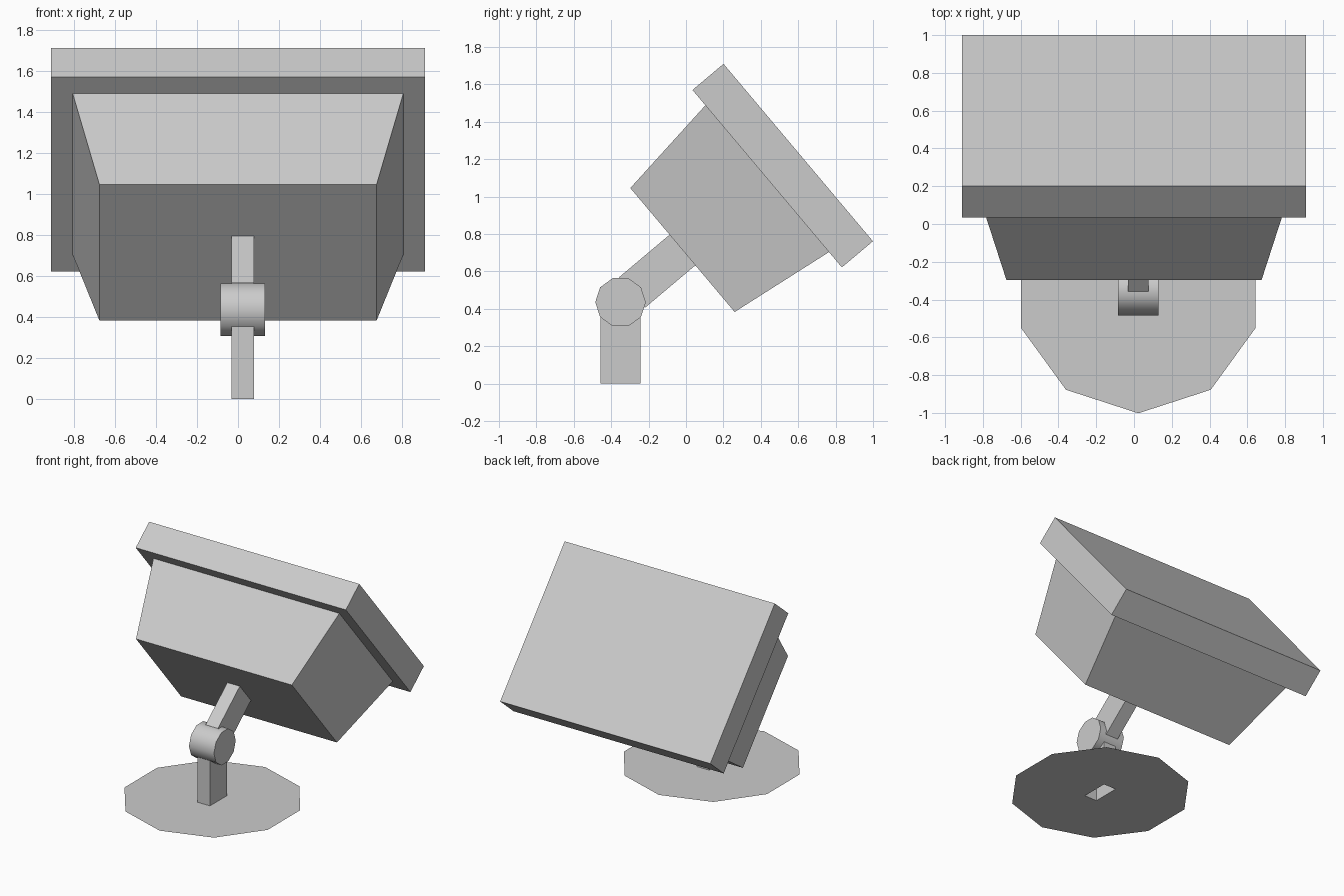
import bpy, bmesh, math
from mathutils import Matrix, Vector

if "Cube" in bpy.data.objects:
    bpy.data.objects.remove(bpy.data.objects["Cube"])

PIVOT = Vector((0.023, -0.35, 0.435))       # knuckle centre
TILT = Matrix.Rotation(-math.radians(49.9), 4, 'X')
HEAD = Matrix.Translation((0, PIVOT.y, PIVOT.z)) @ TILT
ARM = Matrix.Translation(PIVOT) @ TILT
FOOT = Matrix.Translation((PIVOT.x, PIVOT.y, 0))
STEM = (0.054, 0.107)                       # half width and depth of post and arm


def make(name, bm, matrix):
    bmesh.ops.transform(bm, matrix=matrix, verts=bm.verts)
    mesh = bpy.data.meshes.new(name)
    bm.to_mesh(mesh)
    bm.free()
    obj = bpy.data.objects.new(name, mesh)
    bpy.context.collection.objects.link(obj)
    return obj


def rect(bm, half, z):
    return [bm.verts.new((sx * half[0], sy * half[1], z))
            for sx, sy in ((-1, -1), (1, -1), (1, 1), (-1, 1))]


def block(name, low, high, z0, z1, matrix, cap_low=False, cap_high=False):
    """Four-sided block, optionally tapered and open at its ends."""
    bm = bmesh.new()
    a, b = rect(bm, low, z0), rect(bm, high, z1)
    for i in range(4):
        j = (i + 1) % 4
        bm.faces.new((a[i], a[j], b[j], b[i]))
    if cap_low:
        bm.faces.new(a[::-1])
    if cap_high:
        bm.faces.new(b)
    return make(name, bm, matrix)


# tilted head: front panel and tapered rear housing
block("screen_panel", (0.91, 0.62), (0.91, 0.62), 1.025, 1.242, HEAD, True, True)
block("rear_housing", (0.675, 0.433), (0.805, 0.513), 0.433, 1.025, HEAD, True)

# hollow arm and post meeting in the knuckle
block("arm", STEM, STEM, 0.08, 0.433, ARM)
block("post", STEM, STEM, 0, 0.36, FOOT)

# ten-sided knuckle lying along x
bm = bmesh.new()
ends = []
for x in (-0.108, 0.108):
    ends.append([bm.verts.new((x, 0.135 * math.cos(i * math.tau / 10),
                               0.135 * math.sin(i * math.tau / 10))) for i in range(10)])
for i in range(10):
    j = (i + 1) % 10
    bm.faces.new((ends[0][i], ends[0][j], ends[1][j], ends[1][i]))
bm.faces.new(ends[0])
bm.faces.new(ends[1][::-1])
bmesh.ops.recalc_face_normals(bm, faces=bm.faces)
knuckle = make("knuckle", bm, Matrix.Translation(PIVOT))
bpy.context.view_layer.objects.active = knuckle
knuckle.select_set(True)
bpy.ops.object.shade_smooth_by_angle(angle=math.radians(40))

# thin ten-sided base with an opening under the post
bm = bmesh.new()
outer = [bm.verts.new((0.652 * math.cos(a), 0.652 * math.sin(a), 0))
         for a in (math.radians(18 + 36 * i) for i in range(10))]
for loop in (outer, rect(bm, STEM, 0)):
    for i, v in enumerate(loop):
        bm.edges.new((v, loop[(i + 1) % len(loop)]))
bmesh.ops.triangle_fill(bm, edges=bm.edges[:], use_beauty=True, normal=(0, 0, 1))
for f in bm.faces:
    f.normal_update()
    if f.normal.z < 0:
        f.normal_flip()
make("base_plate", bm, FOOT)
